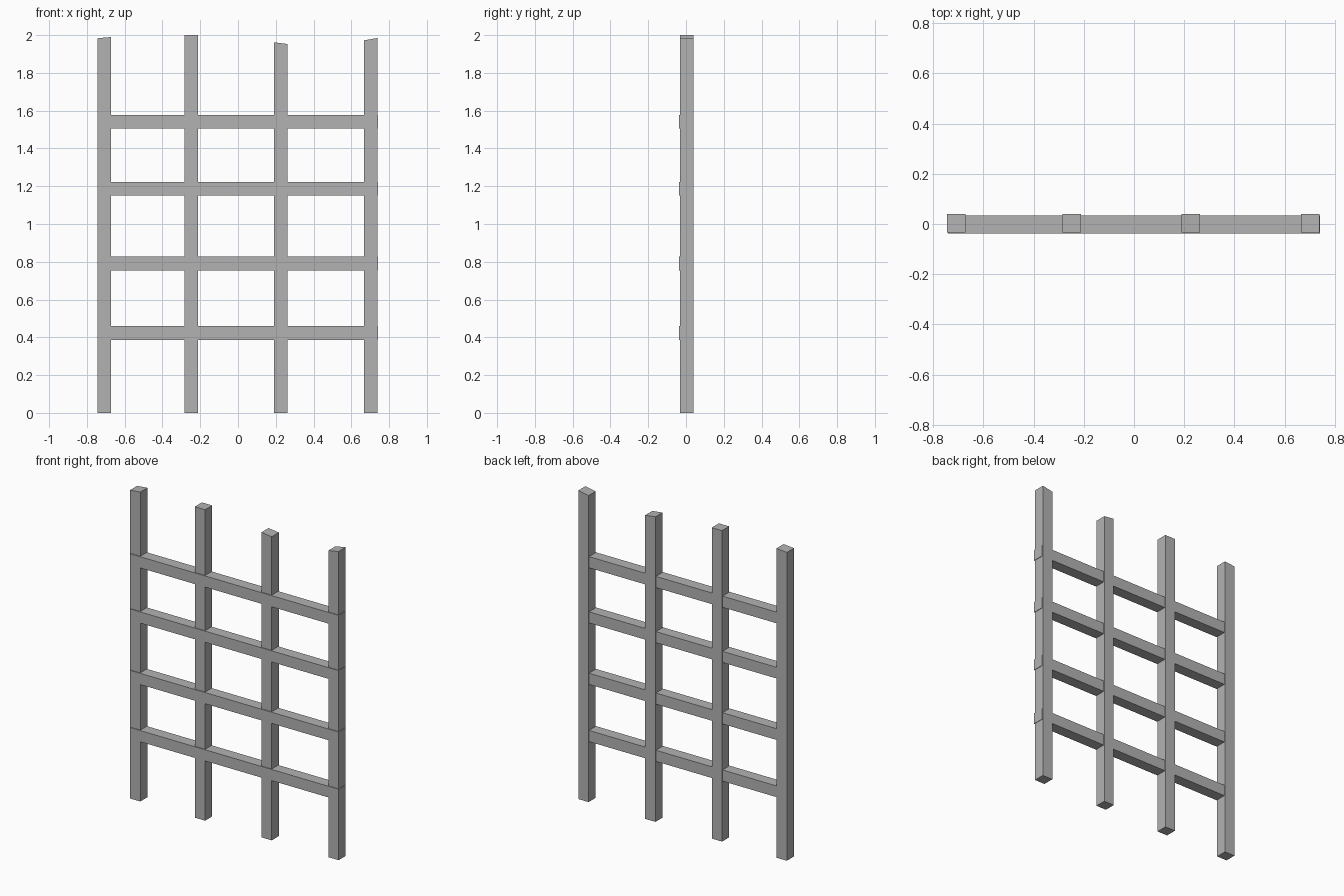
import bpy
import bmesh

if "Cube" in bpy.data.objects:
    bpy.data.objects.remove(bpy.data.objects["Cube"], do_unlink=True)

grey = bpy.data.materials.new("plain grey")
grey.use_nodes = True
colour = (0.45, 0.45, 0.45, 1)
grey.diffuse_color = colour
grey.node_tree.nodes["Principled BSDF"].inputs["Base Color"].default_value = colour


def beam(name, x0, x1, y0, y1, z0, z1, z1_right=None):
    """Square beam; z1_right tilts the top across x."""
    top_right = z1 if z1_right is None else z1_right
    bm = bmesh.new()
    bmesh.ops.create_cube(bm, size=1)
    for v in bm.verts:
        right, back, top = (c > 0 for c in v.co)
        v.co.x = x1 if right else x0
        v.co.y = y1 if back else y0
        v.co.z = (top_right if right else z1) if top else z0
    mesh = bpy.data.meshes.new(name)
    bm.to_mesh(mesh)
    bm.free()
    mesh.materials.append(grey)
    obj = bpy.data.objects.new(name, mesh)
    bpy.context.collection.objects.link(obj)


# Upright posts with slightly uneven sawn tops
posts = [
    ("right_outer_post", -0.745, 1.983, 1.99),
    ("right_inner_post", -0.284, 2.0, 2.0),
    ("left_inner_post", 0.19, 1.962, 1.953),
    ("left_outer_post", 0.666, 1.972, 1.985),
]
for name, x, z_left, z_right in posts:
    beam(name, x, x + 0.073, -0.033, 0.039, 0, z_left, z_right)

# Cross rails, set slightly proud of the posts at the front
for i, z in enumerate((0.387, 0.755, 1.15, 1.505)):
    beam(f"cross_rail_{i + 1}", -0.742, 0.742, -0.038, 0.034, z, z + 0.072)
